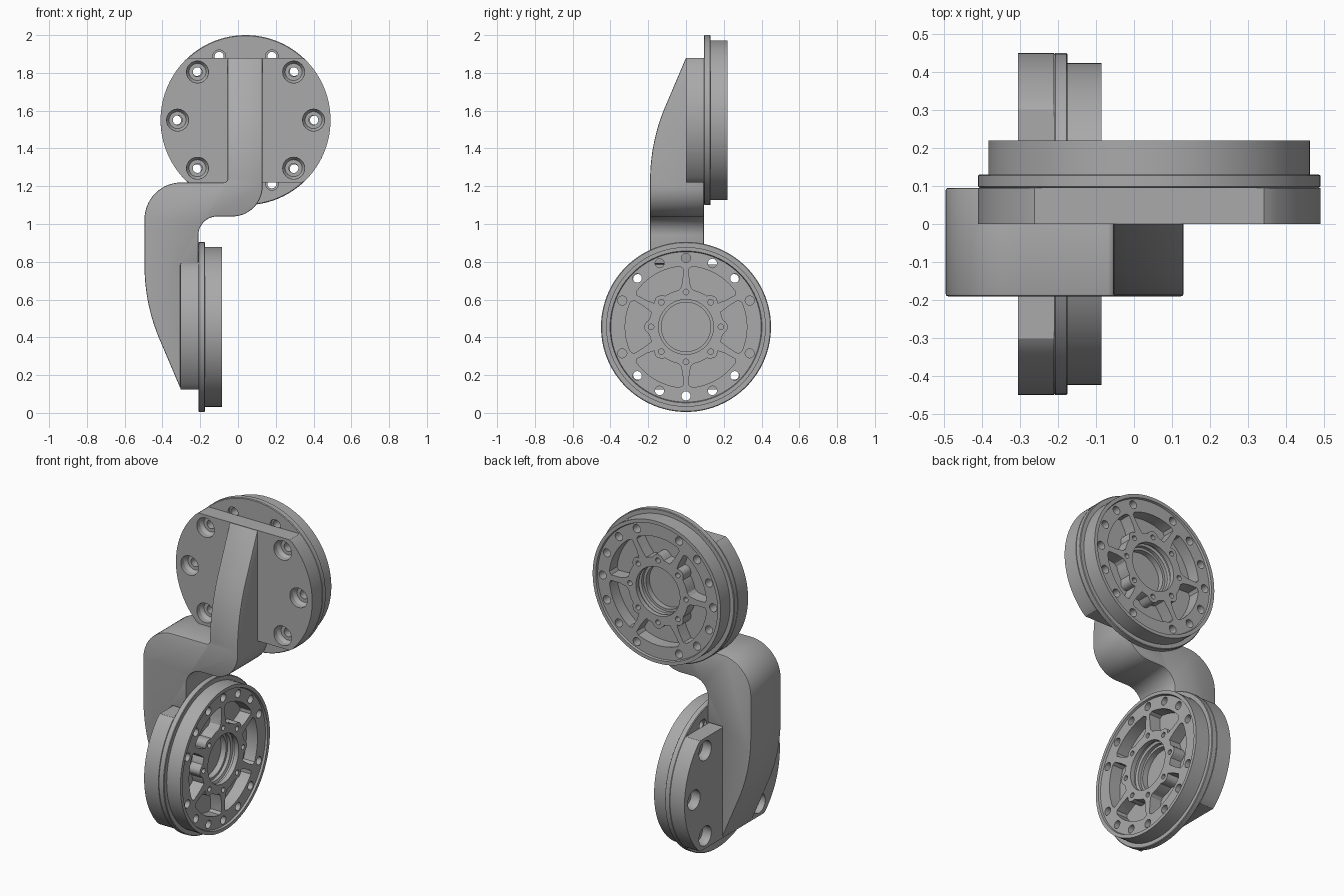
import bpy, bmesh, math
from math import cos, sin, pi, radians
from mathutils import Matrix, Vector

cube = bpy.data.objects.get("Cube")
if cube:
    bpy.data.objects.remove(cube)

metal = bpy.data.materials.new("grey_metal")
metal.use_nodes = True
grey = (0.40, 0.40, 0.40, 1)
metal.diffuse_color = grey
metal.node_tree.nodes["Principled BSDF"].inputs["Base Color"].default_value = grey


def arc(cx, cy, r, a0, a1, n=14):
    angles = [radians(a0 + (a1 - a0) * i / n) for i in range(n + 1)]
    return [(cx + r * cos(a), cy + r * sin(a)) for a in angles]


def polar(r, deg):
    return r * cos(radians(deg)), r * sin(radians(deg))


def add_prism(bm, pts, z0, z1):
    low = [bm.verts.new((x, y, z0)) for x, y in pts]
    top = [bm.verts.new((x, y, z1)) for x, y in pts]
    bm.faces.new(low[::-1])
    bm.faces.new(top)
    for i in range(len(pts)):
        j = (i + 1) % len(pts)
        bm.faces.new((low[i], low[j], top[j], top[i]))


def add_lathe(bm, profile, centre=(0, 0), steps=96):
    """Spin (radius, height) points, the first and last lying on the axis."""
    cx, cy = centre
    rings = []
    for r, z in profile:
        count = steps if r > 0 else 1
        rings.append([bm.verts.new((cx + r * cos(2 * pi * i / steps),
                                    cy + r * sin(2 * pi * i / steps), z)) for i in range(count)])
    for a, b in zip(rings, rings[1:]):
        for i in range(steps):
            j = (i + 1) % steps
            if len(a) == 1:
                bm.faces.new((a[0], b[j], b[i]))
            elif len(b) == 1:
                bm.faces.new((a[i], a[j], b[0]))
            else:
                bm.faces.new((a[i], a[j], b[j], b[i]))


def make(name, bm, matrix=Matrix()):
    bmesh.ops.recalc_face_normals(bm, faces=bm.faces)
    me = bpy.data.meshes.new(name)
    bm.to_mesh(me)
    bm.free()
    me.materials.append(metal)
    ob = bpy.data.objects.new(name, me)
    bpy.context.collection.objects.link(ob)
    ob.matrix_world = matrix
    return ob


def bake(ob):
    bpy.context.view_layer.update()
    me = bpy.data.meshes.new_from_object(ob.evaluated_get(bpy.context.evaluated_depsgraph_get()))
    ob.modifiers.clear()
    ob.data = me


def boolean(ob, cutter, operation):
    mod = ob.modifiers.new("cut", 'BOOLEAN')
    mod.object, mod.operation, mod.solver = cutter, operation, 'EXACT'
    bake(ob)
    bpy.data.objects.remove(cutter)


def smooth(ob):
    ob.data.shade_smooth()
    ob.data.set_sharp_from_angle(angle=radians(28))


def mounting_plate(name, matrix):
    # Round plate with two flats and six counterbored screw holes
    bm = bmesh.new()
    rim = arc(0, 0, 0.45, 0, 360, 120)[:-1]
    add_prism(bm, [(x, max(-0.33, min(0.33, y))) for x, y in rim], 0, 0.095)
    plate = make(name, bm, matrix)
    bm = bmesh.new()
    for a in (0, 45, 135, 180, 225, 315):
        add_lathe(bm, [(0, -0.02), (0.058, -0.02), (0.058, 0.03), (0.045, 0.05),
                       (0.025, 0.05), (0.025, 0.12), (0, 0.12)], polar(0.36, a), 32)
    boolean(plate, make("screw_cutter", bm, matrix), 'DIFFERENCE')
    smooth(plate)


def bearing_ring(name, matrix):
    # Flanged ring with a stepped, grooved bore
    bm = bmesh.new()
    add_lathe(bm, [(0, 0.095), (0.446, 0.095), (0.45, 0.099), (0.45, 0.127), (0.446, 0.13),
                   (0.4225, 0.13), (0.4225, 0.22), (0.402, 0.22), (0.398, 0.208),
                   (0.145, 0.208), (0.145, 0.18), (0.16, 0.175), (0.16, 0.16),
                   (0.145, 0.155), (0.145, 0.135), (0.13, 0.135), (0.13, 0.102), (0, 0.102)])
    ring = make(name, bm, matrix)
    bm = bmesh.new()
    # Pockets between six spokes, following the lobed hub
    for k in range(6):
        mid = 60 * k
        outer = arc(0, 0, 0.322, mid - 26, mid + 26, 24)
        inner = []
        for i in range(25):
            a = mid + 23 - 46 * i / 24
            inner.append(polar(0.198 + 0.024 * max(0, cos(radians(8 * a))), a))
        outer[0], outer[-1] = polar(0.31, mid - 27), polar(0.31, mid + 27)
        shoulders = [polar(0.25, mid + 26), *inner, polar(0.25, mid - 26)]
        add_prism(bm, outer + shoulders, 0.135, 0.25)
    # Rim bolt holes, two places left solid, and hub screw holes
    for k in range(16):
        if k % 8:
            add_lathe(bm, [(0, 0.08), (0.034, 0.08), (0.034, 0.11), (0.024, 0.11),
                           (0.024, 0.25), (0, 0.25)], polar(0.365, 22.5 * k), 24)
    for k in range(8):
        add_lathe(bm, [(0, 0.16), (0.015, 0.16), (0.015, 0.25), (0, 0.25)],
                  polar(0.185, 45 * k), 16)
    boolean(ring, make("ring_cutter", bm, matrix), 'DIFFERENCE')
    smooth(ring)


def frame(x_axis, y_axis, z_axis, origin):
    m = Matrix((x_axis, y_axis, z_axis)).transposed().to_4x4()
    m.translation = Vector(origin)
    return m


# Two identical joints at right angles to each other
upper = frame((-1, 0, 0), (0, 0, 1), (0, 1, 0), (0.04, 0, 1.55))
lower = frame((0, 1, 0), (0, 0, 1), (1, 0, 0), (-0.305, 0, 0.455))
mounting_plate("upper_plate", upper)
mounting_plate("lower_plate", lower)
bearing_ring("upper_ring", upper @ Matrix.Rotation(pi / 2, 4, 'Z'))
bearing_ring("lower_ring", lower)

# Cranked arm: front outline crossed with the tapered side outline
front = [(-0.305, 0.13), (-0.305, 0.79), (-0.21, 0.79)]
front += arc(-0.11, 0.94, 0.1, 180, 90)
front += arc(-0.03, 1.2, 0.16, -90, 0)
front += [(0.13, 1.88), (-0.055, 1.88)]
front += arc(-0.075, 1.24, 0.02, 0, -90, 5)
front += arc(-0.3, 1.025, 0.195, 90, 180)
front += arc(0.505, 0.78, 1, 180, 204)
side = [(-0.19, 0), (0.095, 0), (0.095, 1.88), (0, 1.88)]
side += arc(0.81, 1.23, 1, 156, 180)

bm = bmesh.new()
add_prism(bm, front, -0.5, 0.5)
arm = make("cranked_arm", bm, frame((1, 0, 0), (0, 0, 1), (0, -1, 0), (0, 0, 0)))
bm = bmesh.new()
add_prism(bm, side, -1, 1)
boolean(arm, make("arm_cutter", bm, frame((0, 1, 0), (0, 0, 1), (1, 0, 0), (0, 0, 0))), 'INTERSECT')
bevel = arm.modifiers.new("edge", 'BEVEL')
bevel.width, bevel.segments, bevel.limit_method = 0.008, 2, 'ANGLE'
bevel.angle_limit = radians(40)
bake(arm)
smooth(arm)
